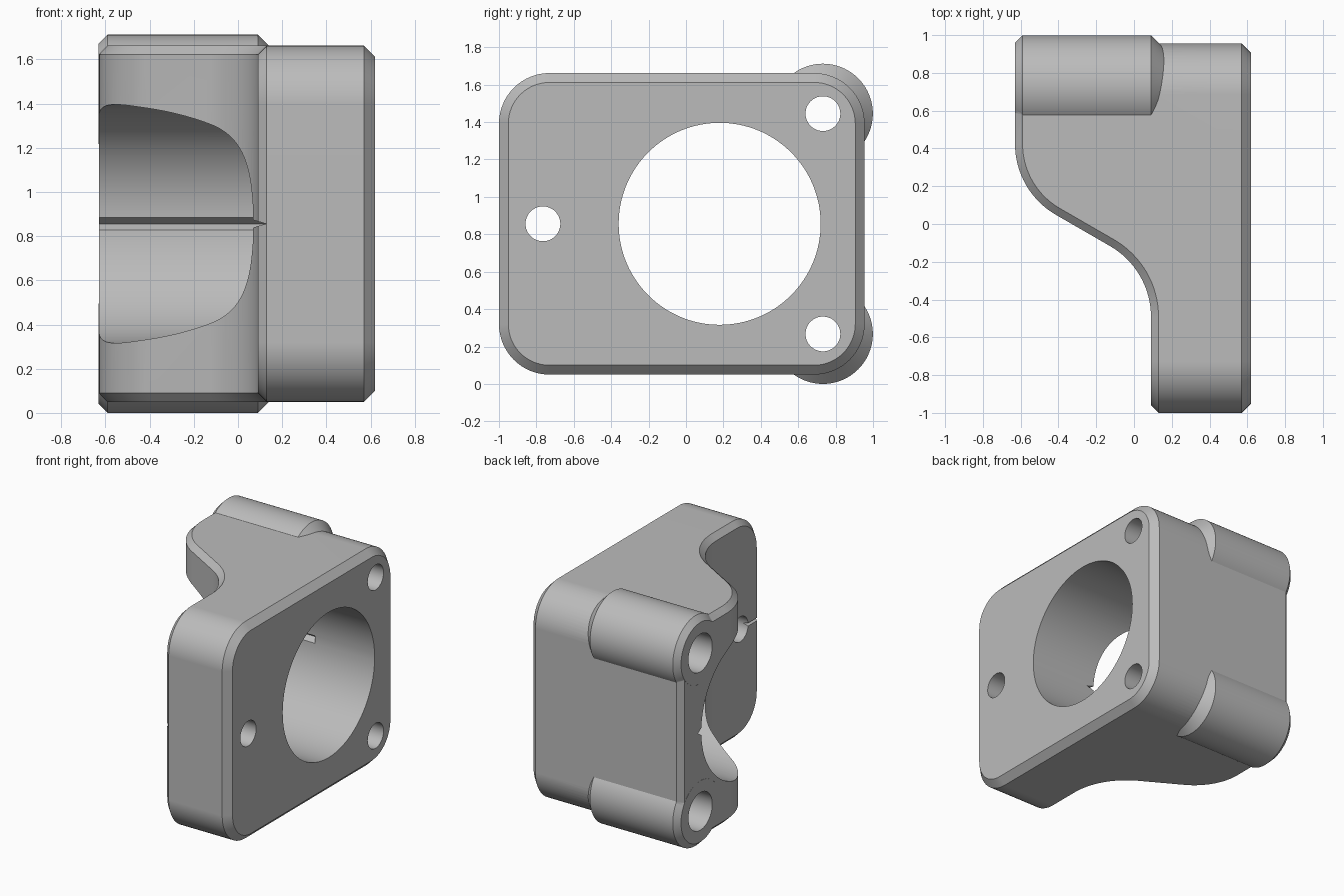
import bpy, bmesh
from math import cos, sin, pi, radians, tan, sqrt

cube = bpy.data.objects.get("Cube")
if cube:
    bpy.data.objects.remove(cube)

grey = bpy.data.materials.new("plain grey")
grey.use_nodes = True
colour = (0.5, 0.5, 0.5, 1)
grey.diffuse_color = colour
grey.node_tree.nodes["Principled BSDF"].inputs["Base Color"].default_value = colour

MID = 0.856                    # height of the mirror plane
HALF = 0.806                   # half height of the body
BACK, FRONT = 0.955, -1.0      # y limits of the body
LOW, STEP, FACE = -0.63, 0.09, 0.62   # x of deep end, shallow end, mounting face
R, RIM, BEVEL = 0.27, 0.05, 0.04


def finish(name, bm):
    bmesh.ops.recalc_face_normals(bm, faces=bm.faces)
    mesh = bpy.data.meshes.new(name)
    bm.to_mesh(mesh)
    bm.free()
    mesh.materials.append(grey)
    obj = bpy.data.objects.new(name, mesh)
    bpy.context.collection.objects.link(obj)
    return obj


def bridge(bm, a, b):
    n = len(a)
    for i in range(n):
        j = (i + 1) % n
        bm.faces.new((a[i], a[j], b[j], b[i]))


def lathe(name, profile, y, z, sides=96):
    """Solid turned about an axis parallel to x; profile is (x, radius)."""
    bm = bmesh.new()
    rings = [[bm.verts.new((x, y + r * cos(2 * pi * k / sides), z + r * sin(2 * pi * k / sides)))
              for k in range(sides)] for x, r in profile]
    for a, b in zip(rings, rings[1:]):
        bridge(bm, a, b)
    bm.faces.new(rings[0])
    bm.faces.new(rings[-1])
    return finish(name, bm)


def prism(name, start, end):
    bm = bmesh.new()
    a, b = [[bm.verts.new(p) for p in loop] for loop in (start, end)]
    bridge(bm, a, b)
    bm.faces.new(a)
    bm.faces.new(b)
    return finish(name, bm)


def s_curve(steps=16):
    """Two opposed fillets joined by a sloping line: (x, y, normal x, normal y)."""
    turn = radians(60)
    length = 0.25
    rad = length / tan(turn / 2)
    slope = 1 / sqrt(3)
    y_low = -0.04 + slope * (-0.26 - LOW)
    y_step = -0.04 - slope * (STEP + 0.26)
    pts = []
    for k in range(steps + 1):
        a = turn * k / steps
        pts.append((LOW + rad * (1 - cos(a)), y_low + length - rad * sin(a), cos(a), sin(a)))
    for k in range(steps, -1, -1):
        a = turn * k / steps
        pts.append((STEP - rad * (1 - cos(a)), y_step - length + rad * sin(a), cos(a), sin(a)))
    return pts


def build_body():
    loops = [[], [], [], []]   # face inset, face rim, bevel outer, bevel inner

    def add(*points):
        for loop, p in zip(loops, points):
            loop.append(p)

    def run(pts, side):
        z = MID + side * HALF
        for x, y, nx, ny in pts:
            yo = y + BEVEL * ny
            add((FACE, yo, z - side * RIM), (FACE - RIM, yo, z),
                (x + BEVEL * nx, yo, z), (x, y, z - side * BEVEL))

    def corner(x, cy, cz, first, steps=16):
        for k in range(steps + 1):
            a = radians(first + 90 * k / steps)
            at = lambda px, r: (px, cy + r * cos(a), cz + r * sin(a))
            add(at(FACE, R - RIM), at(FACE - RIM, R), at(x + BEVEL, R), at(x, R - BEVEL))

    curve = s_curve()
    top, bottom = MID + HALF - R, MID - HALF + R
    run(curve, 1)
    corner(STEP, FRONT + R, top, 90)
    corner(STEP, FRONT + R, bottom, 180)
    run(curve[::-1], -1)
    corner(LOW, BACK - R, bottom, 270)
    corner(LOW, BACK - R, top, 0)

    bm = bmesh.new()
    rings = [[bm.verts.new(p) for p in loop] for loop in loops]
    for a, b in zip(rings, rings[1:]):
        bridge(bm, a, b)
    bm.faces.new(rings[0])
    inner, n = rings[3], len(curve)
    last = n + (len(inner) - 2 * n) // 2 + n - 1     # last lower curve point
    bm.faces.new(inner[n - 1:last - n + 2])
    bm.faces.new(inner[last:] + inner[:1])
    for i in range(n - 1):
        j = last - i
        bm.faces.new((inner[i], inner[i + 1], inner[j - 1], inner[j]))
    return finish("mounting_block", bm)


body = build_body()


def combine(tool, operation):
    mod = body.modifiers.new(tool.name, 'BOOLEAN')
    mod.operation = operation
    mod.solver = 'EXACT'
    mod.object = tool
    bpy.context.view_layer.objects.active = body
    bpy.ops.object.modifier_apply(modifier=mod.name)
    bpy.data.objects.remove(tool)


# Screw bosses on the two back corners, with stepped holes
BOSS_Y, BOSS_R, PIN_R, HEAD_R = 0.732, 0.267, 0.093, 0.14
end = LOW - 0.0005
for side in (1, -1):
    boss = lathe("screw_boss", [(end, BOSS_R - BEVEL), (end + BEVEL, BOSS_R),
                                (STEP, BOSS_R), (STEP + 0.12, BOSS_R - 0.12)],
                 BOSS_Y, MID + side * 0.589)
    combine(boss, 'UNION')
for side in (1, -1):
    hole = lathe("screw_hole", [(-1, HEAD_R), (STEP, HEAD_R), (STEP, PIN_R), (1, PIN_R)],
                 BOSS_Y, MID + side * 0.589, 64)
    combine(hole, 'DIFFERENCE')

# Front screw hole and main bore
combine(lathe("front_hole", [(-1, PIN_R), (1, PIN_R)], -0.765, MID, 64), 'DIFFERENCE')
combine(lathe("main_bore", [(-1, 0.54), (1, 0.54)], 0.18, MID, 128), 'DIFFERENCE')

# V grooves along the bore wall and across the shallow face
bore_v = [(0.70, 0.041), (0.76, 0), (0.70, -0.041)]
combine(prism("bore_groove", [(-0.8, y, MID + h) for y, h in bore_v],
              [(0.13, y, MID + h) for y, h in bore_v]), 'DIFFERENCE')
face_v = [(0.03, 0.028), (0.127, 0), (0.03, -0.028)]
combine(prism("face_groove", [(x, -1.1, MID + h) for x, h in face_v],
              [(x, -0.3, MID + h) for x, h in face_v]), 'DIFFERENCE')

# Smooth curved walls, crisp edges
bpy.ops.object.select_all(action='DESELECT')
body.select_set(True)
bpy.context.view_layer.objects.active = body
bpy.ops.object.shade_smooth_by_angle(angle=radians(25))
weighted = body.modifiers.new("even_shading", 'WEIGHTED_NORMAL')
weighted.keep_sharp = True
